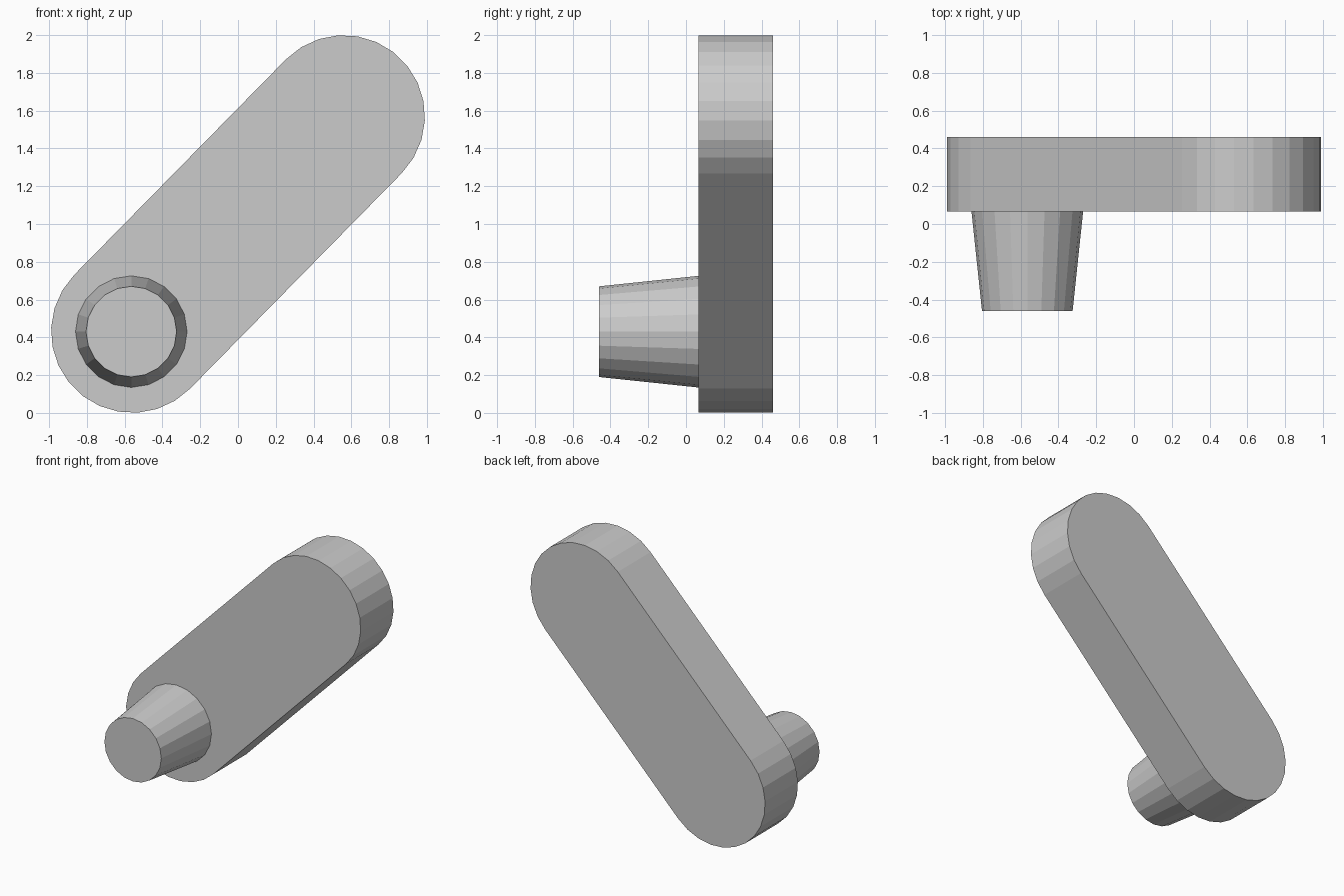
import bpy, bmesh
from math import sin, cos, pi, radians

if "Cube" in bpy.data.objects:
    bpy.data.objects.remove(bpy.data.objects["Cube"])


def loft(name, rings):
    """Skin closed (x, z) outlines placed at increasing y, capped at both ends."""
    bm = bmesh.new()
    loops = [[bm.verts.new((x, y, z)) for x, z in pts] for y, pts in rings]
    for a, b in zip(loops, loops[1:]):
        for i in range(len(a)):
            j = (i + 1) % len(a)
            bm.faces.new((a[i], a[j], b[j], b[i]))
    bm.faces.new(loops[0])
    bm.faces.new(loops[-1])
    bmesh.ops.recalc_face_normals(bm, faces=bm.faces)
    mesh = bpy.data.meshes.new(name)
    bm.to_mesh(mesh)
    bm.free()
    obj = bpy.data.objects.new(name, mesh)
    bpy.context.collection.objects.link(obj)
    return obj


def arc(cx, cz, r, start, sweep, steps):
    return [(cx + r * cos(start + sweep * i / steps),
             cz + r * sin(start + sweep * i / steps)) for i in range(steps + 1)]


# Diagonal lever arm with two rounded ends
R, CX, LOW, HIGH = 0.43, 0.56, 0.43, 1.57
outline = (arc(CX, HIGH, R, radians(-44.5), pi, 13)
           + arc(-CX, LOW, R, radians(135.5), pi, 13))
loft("lever_arm", [(0.065, outline), (0.46, outline)])

# Tapered round peg at the lower end of the arm
SIDES = 20


def circle(r):
    return arc(-0.565, 0.43, r, 0, 2 * pi, SIDES)[:-1]


loft("peg", [(-0.46, circle(0.24)), (0.07, circle(0.296))])
